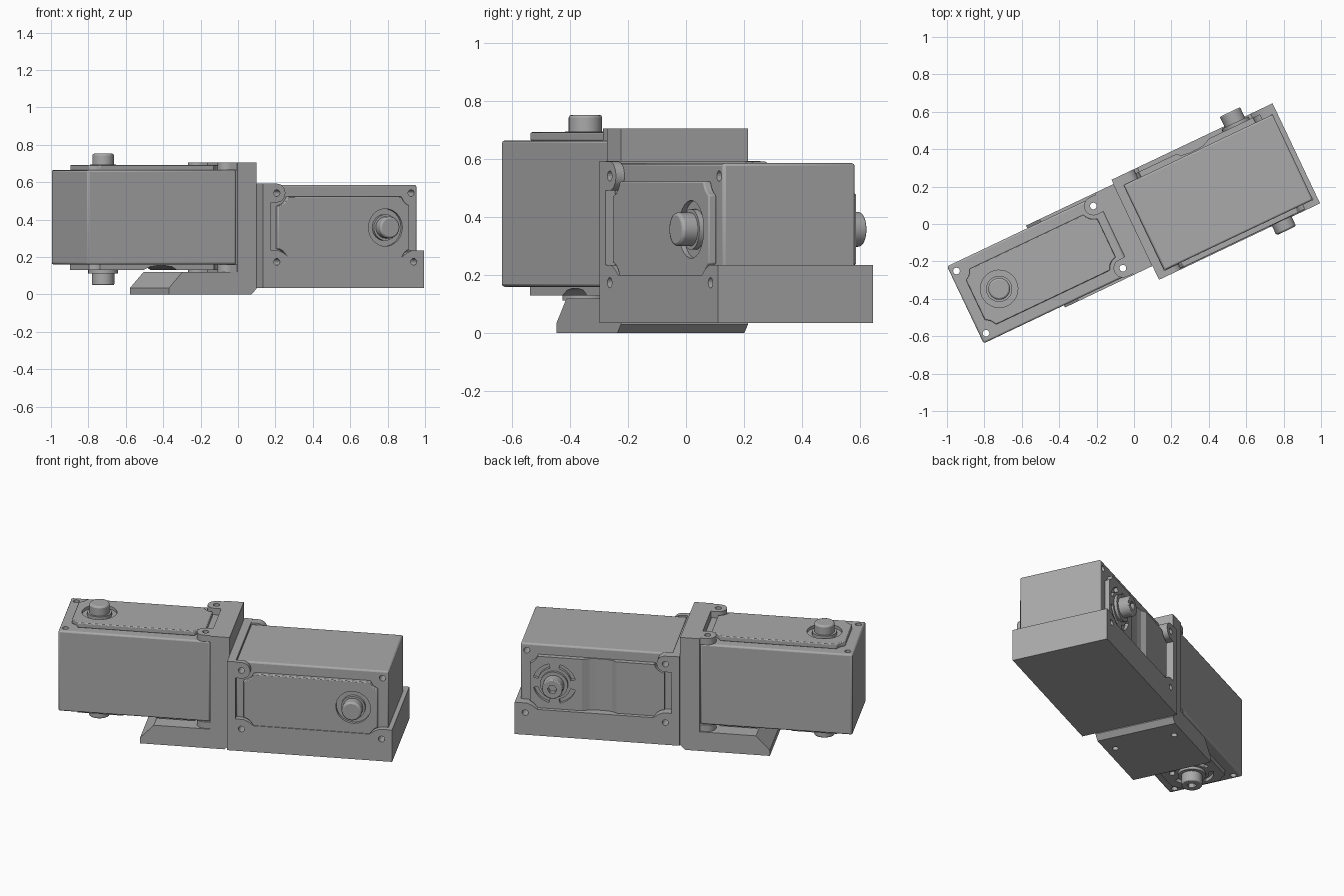
import bpy, bmesh
from math import radians, cos, sin
from mathutils import Matrix, Vector

if "Cube" in bpy.data.objects:
    bpy.data.objects.remove(bpy.data.objects["Cube"])

grey = bpy.data.materials.new("mid_grey")
grey.use_nodes = True
grey.diffuse_color = (0.4, 0.4, 0.4, 1)
grey.node_tree.nodes["Principled BSDF"].inputs["Base Color"].default_value = grey.diffuse_color

# Frames: whole assembly, upright servo and servo lying on its side.
# Servo frame: x from shaft end to mount end, y across, z along the shaft.
WORLD = Matrix.Rotation(radians(25.4), 4, "Z")
UPRIGHT = WORLD @ Matrix.Translation((-1, -0.004, 0.16))
LYING = WORLD @ Matrix.Translation((0.92, 0.211, 0.358)) @ Matrix(
    ((-1, 0, 0, 0), (0, 0, -1, 0), (0, -1, 0, 0), (0, 0, 0, 1)))
LENGTH, HALF, DEPTH = 0.88, 0.228, 0.505
SHAFT = (0.2, 0)
NEAR, FAR, SIDE = 0.845, 0.035, 0.184
parts = []


def arc(c, r, a0, a1, n):
    angles = [radians(a0 + (a1 - a0) * i / n) for i in range(n + 1)]
    return [(c[0] + r * cos(a), c[1] + r * sin(a)) for a in angles]


def circle(c, r, n=32):
    return arc(c, r, 0, 360, n)[:-1]


def rect(x0, x1, y0, y1):
    return [(x0, y0), (x1, y0), (x1, y1), (x0, y1)]


def prisms(name, outlines, lo, hi, frame, axis="z", bevel=0, cutters=()):
    """Extrude flat outlines along z, or along y for x-z profiles."""
    bm = bmesh.new()
    for pts in outlines:
        def ring(t):
            return [bm.verts.new((a, b, t) if axis == "z" else (a, t, b)) for a, b in pts]
        low, top = ring(lo), ring(hi)
        bm.faces.new(low)
        bm.faces.new(top)
        for i in range(len(pts)):
            j = (i + 1) % len(pts)
            bm.faces.new((low[i], low[j], top[j], top[i]))
    bmesh.ops.recalc_face_normals(bm, faces=bm.faces)
    mesh = bpy.data.meshes.new(name)
    bm.to_mesh(mesh)
    bm.free()
    mesh.materials.append(grey)
    ob = bpy.data.objects.new(name, mesh)
    bpy.context.collection.objects.link(ob)
    ob.matrix_world = frame
    if bevel:
        mod = ob.modifiers.new("bevel", "BEVEL")
        mod.width, mod.segments = bevel, 2
        mod.limit_method, mod.angle_limit = "ANGLE", radians(40)
    for c in cutters:
        mod = ob.modifiers.new("cut", "BOOLEAN")
        mod.operation, mod.object, mod.solver = "DIFFERENCE", c, "EXACT"
    parts.append(ob)
    return ob


def cutter(*args, **kw):
    ob = prisms(*args, **kw)
    ob.hide_render = True
    ob.display_type = "WIRE"
    parts.remove(ob)
    return ob


def cover_outline():
    pts = []
    for x, y, a0, a1 in ((NEAR, SIDE, 262, 196), (FAR, SIDE, -16, -69),
                         (FAR, -SIDE, 69, 16), (NEAR, -SIDE, 164, 98)):
        pts += arc((x, y), 0.07, a0, a1, 6)
    return pts


def servo(tag, frame):
    # Cutters
    screws = cutter(tag + "_screw_cutter",
                    [circle((x, y), 0.018, 16) for x in (NEAR, FAR) for y in (SIDE, -SIDE)],
                    -0.3, 0.7, frame)
    recess = cutter(tag + "_recess_cutter", [circle(SHAFT, 0.1)], 0.515, 0.6, frame)
    valley = cutter(tag + "_valley_cutter",
                    [[(0.36, -0.05), (0.36, -0.03), (0.4, -0.012), (0.44, -0.006),
                      (0.49, -0.006), (0.53, -0.012), (0.56, -0.03), (0.56, -0.05)]],
                    -0.3, 0.3, frame, axis="y")
    slots = cutter(tag + "_slot_cutter",
                   [arc(SHAFT, 0.125, a - 30, a + 30, 8) + arc(SHAFT, 0.098, a + 30, a - 30, 8)
                    for a in (45, 135, 225, 315)], -0.06, -0.008, frame)
    socket = cutter(tag + "_socket_cutter", [circle(SHAFT, 0.027, 6)], -0.2, -0.08, frame)
    # Case and covers
    prisms(tag + "_body", [rect(0, LENGTH, -HALF, HALF)], 0, DEPTH, frame,
           bevel=0.01, cutters=[screws])
    prisms(tag + "_front_cover", [cover_outline()], DEPTH - 0.002, DEPTH + 0.028, frame,
           bevel=0.005, cutters=[recess])
    prisms(tag + "_back_cover", [cover_outline()], -0.03, 0.002, frame,
           cutters=[valley, slots])
    # Output shaft and idler
    prisms(tag + "_shaft_collar", [circle(SHAFT, 0.07)], DEPTH, 0.535, frame)
    prisms(tag + "_shaft", [circle(SHAFT, 0.058)], DEPTH, 0.593, frame, bevel=0.01)
    prisms(tag + "_idler_flange", [circle(SHAFT, 0.08)], -0.047, -0.01, frame)
    prisms(tag + "_idler", [circle(SHAFT, 0.06)], -0.11, -0.02, frame,
           bevel=0.006, cutters=[socket])
    return screws


def ears(tag, frame, ys, front, back, screws):
    # Rounded lugs that clamp the mount end of a servo
    outlines = []
    for y in ys:
        outlines.append(arc((NEAR, y), 0.05, 90, 270, 14) +
                        [(LENGTH + 0.01, y - 0.05), (LENGTH + 0.01, y + 0.05)])
    prisms(tag + "_front_ears", outlines, DEPTH, DEPTH + front, frame, cutters=[screws])
    prisms(tag + "_back_ears", outlines, -back, 0, frame, cutters=[screws])


# Servos
up_screws = servo("upright_servo", UPRIGHT)
side_screws = servo("lying_servo", LYING)

# Foot bracket: upright plate with a sloped foot under the upright servo
prisms("foot_bracket",
       [[(-0.525, 0), (-0.037, 0), (-0.007, 0.03), (-0.007, 0.705), (-0.12, 0.705),
         (-0.12, 0.12), (-0.445, 0.12), (-0.525, 0.035)]],
       -0.245, 0.24, WORLD, axis="y", cutters=[up_screws])
ears("foot_bracket", UPRIGHT, (SIDE, -SIDE), 0.04, 0.04, up_screws)

# Cradle around the lying servo
V0, V1 = -0.327, 0.265
prisms("cradle_floor", [rect(-0.007, 0.946, V0, V1)], 0.035, 0.13, WORLD)
prisms("cradle_plate", [rect(-0.007, 0.04, V0, V1)], 0.035, 0.594, WORLD)
prisms("cradle_end_wall", [rect(0.92, 0.946, V0, V1)], 0.035, 0.235, WORLD)
wall = [(-0.007, 0.035), (0.946, 0.035), (0.946, 0.235), (0.875, 0.235), (0.845, 0.222),
        (0.815, 0.2), (0.145, 0.2), (0.115, 0.222), (0.085, 0.235), (-0.007, 0.235)]
for name, lo, hi in (("cradle_front_wall", V0, -0.294), ("cradle_back_wall", 0.211, V1)):
    prisms(name, [wall], lo, hi, WORLD, axis="y", cutters=[side_screws])
ears("cradle", LYING, (-SIDE,), 0.033, 0.054, side_screws)

# Smooth round parts, keep hard edges
bpy.ops.object.select_all(action="DESELECT")
for ob in parts:
    ob.select_set(True)
bpy.context.view_layer.objects.active = parts[0]
bpy.ops.object.shade_smooth_by_angle(angle=radians(30))
